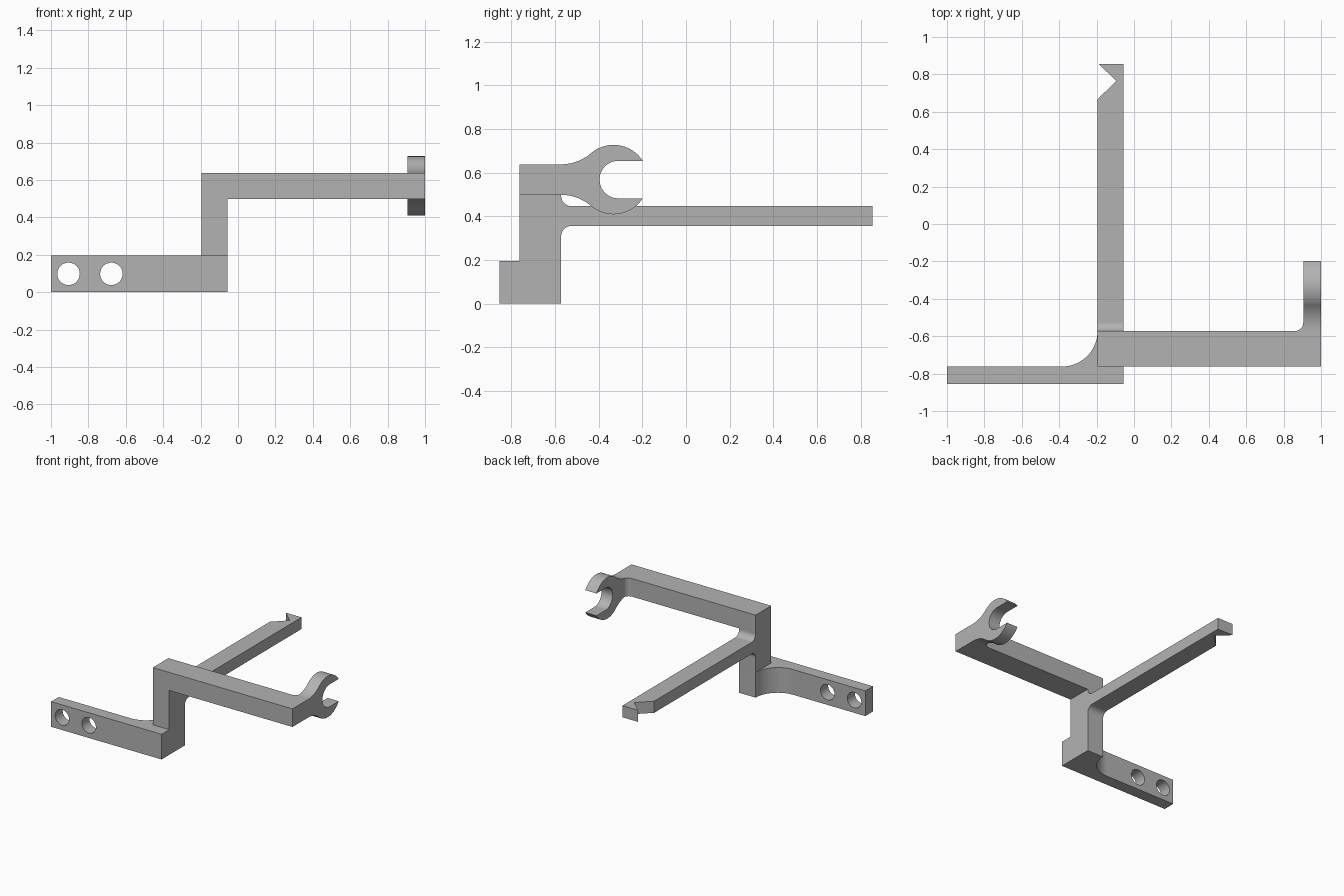
import bpy, bmesh
from math import sin, cos, radians, degrees, atan2, asin, sqrt
from mathutils import Vector

cube = bpy.data.objects.get("Cube")
if cube:
    bpy.data.objects.remove(cube, do_unlink=True)

grey = bpy.data.materials.new("plain grey")
grey.use_nodes = True
grey.diffuse_color = (0.45, 0.45, 0.45, 1)
grey.node_tree.nodes["Principled BSDF"].inputs["Base Color"].default_value = (0.45, 0.45, 0.45, 1)

# Shared planes of the bracket
X0, X1 = -0.195, -0.055          # post sides
FRONT, MID, BACK = -0.855, -0.762, -0.572
BASE_TOP, ARM_LOW, ARM_TOP = 0.195, 0.498, 0.638
BEAM_LOW, BEAM_TOP = 0.356, 0.446
END, HOOK_X = 0.855, 0.905


def arc(cx, cy, r, start, end, steps=20):
    angles = [radians(start + (end - start) * i / steps) for i in range(steps + 1)]
    return [(cx + r * cos(a), cy + r * sin(a)) for a in angles]


def extrude(name, points, low, high, along="Z"):
    """Extrude a closed profile: XY along Z, or YZ along X."""
    bm = bmesh.new()
    place = (lambda p: (p[0], p[1], low)) if along == "Z" else (lambda p: (low, p[0], p[1]))
    face = bm.faces.new([bm.verts.new(place(p)) for p in points])
    result = bmesh.ops.extrude_face_region(bm, geom=[face])
    shift = Vector((0, 0, high - low)) if along == "Z" else Vector((high - low, 0, 0))
    bmesh.ops.translate(bm, vec=shift,
                        verts=[v for v in result["geom"] if isinstance(v, bmesh.types.BMVert)])
    bmesh.ops.remove_doubles(bm, verts=bm.verts, dist=0.0001)
    bmesh.ops.recalc_face_normals(bm, faces=bm.faces)
    mesh = bpy.data.meshes.new(name)
    bm.to_mesh(mesh)
    bm.free()
    mesh.materials.append(grey)
    obj = bpy.data.objects.new(name, mesh)
    bpy.context.collection.objects.link(obj)
    return obj


def combine(target, other, operation):
    bpy.context.view_layer.objects.active = target
    mod = target.modifiers.new(operation.lower(), "BOOLEAN")
    mod.operation, mod.solver, mod.object = operation, "EXACT", other
    bpy.ops.object.modifier_apply(modifier=mod.name)
    bpy.data.objects.remove(other, do_unlink=True)


# Mounting plate with a large fillet running into the post foot
r = BACK - MID
plate = extrude("bracket", [(-1, FRONT), (X1, FRONT), (X1, BACK)]
                + arc(X0 - r, BACK, r, 0, -90, 28) + [(-1, MID)], 0, BASE_TOP)

# Post and rear beam share one side profile with filleted inner corners
f = 0.048
post = extrude("post_and_beam", [(MID, 0.1), (BACK, 0.1)]
               + arc(BACK + f, BEAM_LOW - f, f, 180, 90)
               + [(END, BEAM_LOW), (END, BEAM_TOP)]
               + arc(BACK + f, BEAM_TOP + f, f, 270, 180)
               + [(BACK, ARM_TOP), (MID, ARM_TOP)], X0, X1, "X")

# Vee notch at the beam tip
notch = extrude("notch_cutter", [(X0 - 0.1, 0.955), (X0 - 0.1, 0.57), (-0.094, 0.765)], 0.3, 0.5)
notch.hide_render = True
combine(post, notch, "DIFFERENCE")

# Cross arm with a small fillet where it meets the hook
f = 0.045
arm = extrude("arm", [(X0, MID), (1, MID), (1, BACK), (HOOK_X + 0.02, BACK),
                      (HOOK_X + 0.02, BACK + f)]
              + arc(HOOK_X - f, BACK + f, f, 0, -90) + [(X0, BACK)], ARM_LOW, ARM_TOP)

# Open-ended hook: a neck flaring into a ring with a round-bottomed slot
cy, cz = -0.332, (ARM_LOW + ARM_TOP) / 2
outer, slot, neck = 0.159, 0.086, (ARM_TOP - ARM_LOW) / 2
d = cy - BACK
flare = (d * d + neck * neck - outer * outer) / (2 * (outer - neck))
blend = degrees(atan2(neck + flare, d))
tip = degrees(asin(slot / outer))
upper = (arc(-0.31, 0, slot, 180, 90)
         + arc(cy, 0, outer, tip, 180 - blend, 36)
         + arc(BACK, neck + flare, flare, -blend, -90)
         + [(BACK - 0.05, neck)])
lower = [(y, -z) for y, z in reversed(upper[1:])]
hook = extrude("hook", [(y, z + cz) for y, z in upper + lower], HOOK_X, 1, "X")

# Fuse everything into one solid
combine(plate, post, "UNION")
combine(plate, arm, "UNION")
combine(plate, hook, "UNION")

# Two screw holes
for x in (-0.906, -0.677):
    bpy.ops.mesh.primitive_cylinder_add(vertices=48, radius=0.06, depth=0.4,
                                        location=(x, -0.81, 0.098), rotation=(radians(90), 0, 0))
    cutter = bpy.context.object
    cutter.name = "hole_cutter"
    cutter.hide_render = True
    cutter.data.materials.append(grey)
    combine(plate, cutter, "DIFFERENCE")

# Smooth the curved faces, keep flats flat
bpy.ops.object.select_all(action="DESELECT")
plate.select_set(True)
bpy.context.view_layer.objects.active = plate
bpy.ops.object.shade_smooth_by_angle(angle=radians(25))
weighted = plate.modifiers.new("weighted normals", "WEIGHTED_NORMAL")
weighted.keep_sharp = True
